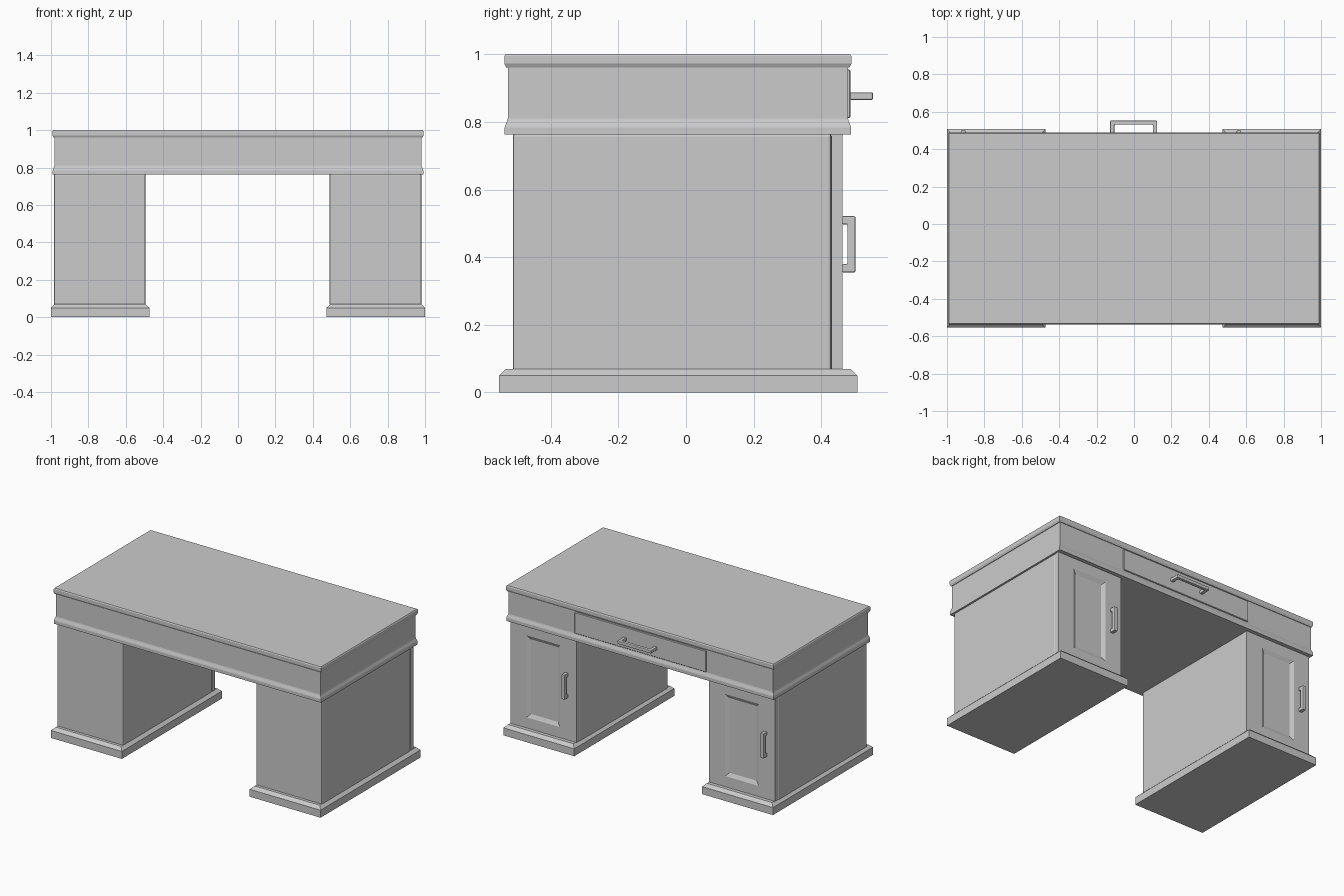
import bpy, bmesh

if "Cube" in bpy.data.objects:
    bpy.data.objects.remove(bpy.data.objects["Cube"])


def finish(name, bm):
    bmesh.ops.recalc_face_normals(bm, faces=bm.faces)
    me = bpy.data.meshes.new(name)
    bm.to_mesh(me)
    bm.free()
    ob = bpy.data.objects.new(name, me)
    bpy.context.collection.objects.link(ob)
    return ob


def bevel(ob, width, segments=1):
    m = ob.modifiers.new("Bevel", 'BEVEL')
    m.width, m.segments = width, segments
    return ob


def loft(name, x0, x1, y0, y1, profile):
    """Stack rectangles: profile is (outward offset, z) from bottom to top."""
    bm = bmesh.new()
    rings = []
    for o, z in profile:
        pts = [(x0 - o, y0 - o), (x1 + o, y0 - o), (x1 + o, y1 + o), (x0 - o, y1 + o)]
        rings.append([bm.verts.new((x, y, z)) for x, y in pts])
    for a, b in zip(rings, rings[1:]):
        for i in range(4):
            j = (i + 1) % 4
            bm.faces.new((a[i], a[j], b[j], b[i]))
    bm.faces.new(rings[0][::-1])
    bm.faces.new(rings[-1])
    return finish(name, bm)


def box(name, x0, x1, y0, y1, z0, z1):
    return loft(name, x0, x1, y0, y1, [(0, z0), (0, z1)])


def door(name, x0, x1, y0, y1, z0, z1):
    """Box whose +y face carries a sunken panel with wide sloping edges."""
    bm = bmesh.new()
    bmesh.ops.create_cube(bm, size=1)
    for v in bm.verts:
        v.co = ((x0 + x1) / 2 + v.co.x * (x1 - x0),
                (y0 + y1) / 2 + v.co.y * (y1 - y0),
                (z0 + z1) / 2 + v.co.z * (z1 - z0))
    bm.normal_update()
    face = max(bm.faces, key=lambda f: f.normal.y)
    bmesh.ops.inset_region(bm, faces=[face], thickness=0.095)
    cx, cz = (x0 + x1) / 2, (z0 + z1) / 2
    for v in face.verts:                      # wider margin at the sides
        v.co.x = cx + (0.125 if v.co.x > cx else -0.125)
        v.co.z = cz + (0.275 if v.co.z > cz else -0.275)
    bmesh.ops.inset_region(bm, faces=[face], thickness=0.035, depth=-0.012)
    return finish(name, bm)


def handle(name, loc, length, reach, t, vertical):
    """Square bar pull bent into a U, standing out along +y."""
    h, r = length / 2, reach
    outer = [(-h, 0), (-h, r), (h, r), (h, 0)]
    inner = [(h - t, 0), (h - t, r - t), (t - h, r - t), (t - h, 0)]
    bm = bmesh.new()
    rows = []
    for w in (-t / 2, t / 2):
        rows.append([bm.verts.new((loc[0] + (w if vertical else a), loc[1] + b,
                                   loc[2] + (a if vertical else w)))
                     for a, b in outer + inner])
    lo, up = rows
    for i in range(8):
        j = (i + 1) % 8
        bm.faces.new((lo[i], lo[j], up[j], up[i]))
    for row in rows:                          # caps, split at the corners
        for q in ((0, 1, 6, 7), (1, 2, 5, 6), (2, 3, 4, 5)):
            bm.faces.new([row[k] for k in q])
    return bevel(finish(name, bm), 0.004, 2)


# Apron with lower moulding and moulded top
loft("desk_top_and_apron", -0.982, 0.982, -0.527, 0.479, [
    (0.009, 0.762), (0.009, 0.783), (0.007, 0.79), (0.002, 0.802), (0, 0.81),
    (0, 0.96), (0.004, 0.96), (0.010, 0.972), (0.010, 0.994), (0.006, 1.0)])

# Centre drawer with pull
bevel(box("drawer_front", -0.487, 0.487, 0.44, 0.486, 0.812, 0.955), 0.003)
handle("drawer_handle", (-0.002, 0.485, 0.876), 0.25, 0.068, 0.022, False)

# Two identical pedestals (doors hung the same way round)
for side, x in (("left", -0.984), ("right", 0.490)):
    bevel(box(side + "_pedestal", x, x + 0.49, -0.512, 0.43, 0.06, 0.765), 0.008, 2)
    door(side + "_door", x, x + 0.49, 0.43, 0.462, 0.07, 0.762)
    handle(side + "_door_handle", (x + 0.071, 0.461, 0.438), 0.166, 0.04, 0.024, True)
    loft(side + "_plinth", x - 0.016, x + 0.51, -0.553, 0.507,
         [(0, 0), (0, 0.05), (-0.021, 0.07)])
